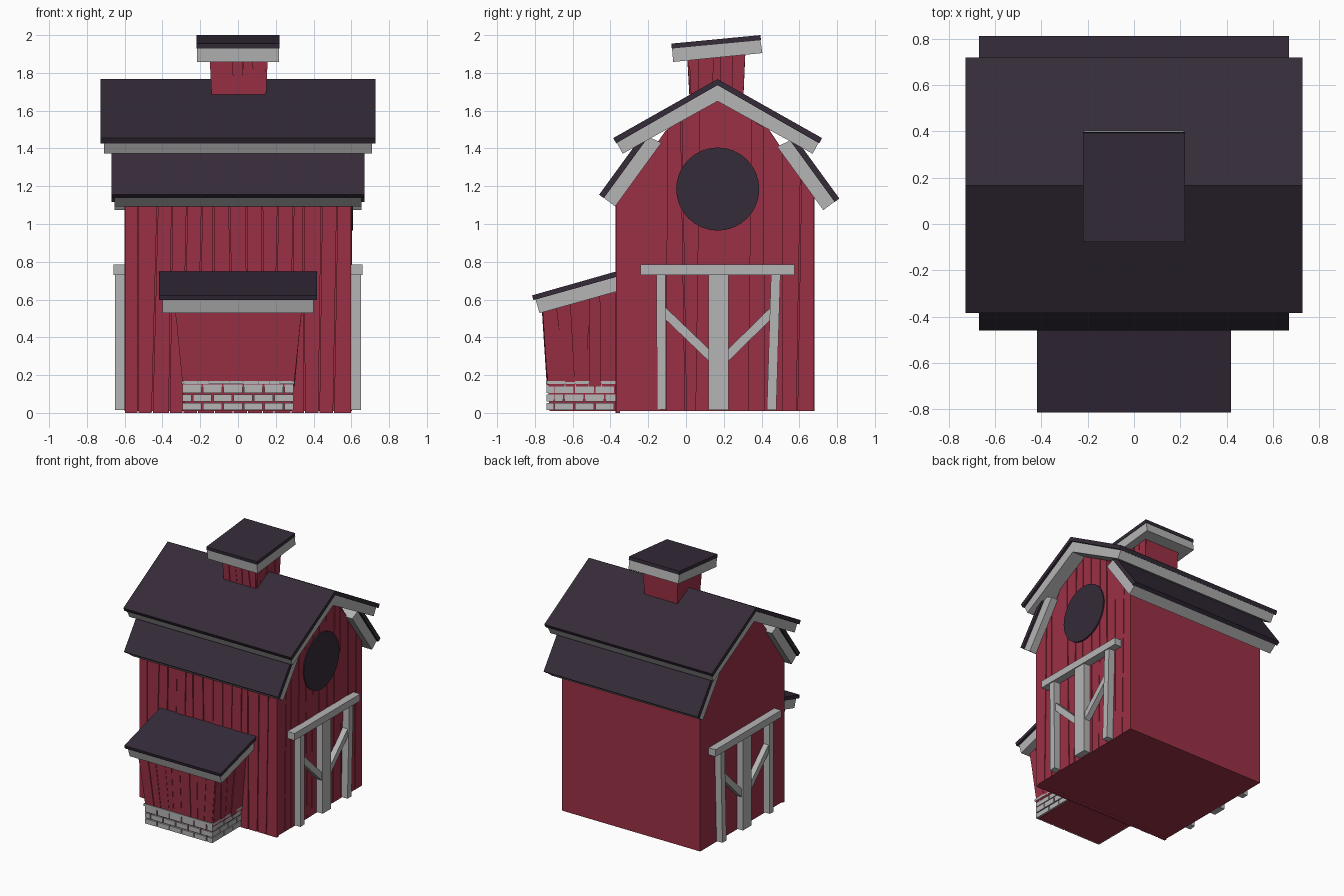
import bpy, bmesh, random
from mathutils import Vector

if "Cube" in bpy.data.objects:
    bpy.data.objects.remove(bpy.data.objects["Cube"])

random.seed(4)


def material(name, color):
    m = bpy.data.materials.new(name)
    m.diffuse_color = color
    m.use_nodes = True
    m.node_tree.nodes["Principled BSDF"].inputs["Base Color"].default_value = m.diffuse_color
    return m


RED = material("barn_red", (0.33, 0.03, 0.06, 1))
DARK = material("roof_dark", (0.035, 0.024, 0.04, 1))
GREY = material("trim_grey", (0.46, 0.46, 0.46, 1))


def finish(name, bm, mat):
    bmesh.ops.recalc_face_normals(bm, faces=bm.faces)
    me = bpy.data.meshes.new(name)
    bm.to_mesh(me)
    bm.free()
    me.materials.append(mat)
    ob = bpy.data.objects.new(name, me)
    bpy.context.collection.objects.link(ob)
    return ob


def add_loft(bm, ring_a, ring_b):
    """Closed solid between two matching rings of points."""
    a = [bm.verts.new(p) for p in ring_a]
    b = [bm.verts.new(p) for p in ring_b]
    bm.faces.new(a)
    bm.faces.new(b[::-1])
    for i in range(len(a)):
        j = (i + 1) % len(a)
        bm.faces.new((a[i], b[i], b[j], a[j]))


def side_prisms(name, profiles, x0, x1, mat):
    """Extrude (y, z) profiles along x into one object."""
    bm = bmesh.new()
    for pts in profiles:
        add_loft(bm, [(x0, y, z) for y, z in pts], [(x1, y, z) for y, z in pts])
    return finish(name, bm, mat)


def planks(name, low, high, normal, n, depth=0.014):
    """Uneven boards between a low edge and a high edge, both functions of t in 0..1."""
    bm = bmesh.new()
    n_vec = Vector(normal)

    def cuts():
        mid = [(i + random.uniform(-0.22, 0.22)) / n for i in range(1, n)]
        return [0] + mid + [1]
    lo, hi = cuts(), cuts()
    g = 0.035 / n
    for i in range(n):
        ring = [Vector(low(lo[i] + g)), Vector(low(lo[i + 1] - g)),
                Vector(high(hi[i + 1] - g)), Vector(high(hi[i] + g))]
        d = n_vec * depth * random.uniform(0.55, 1)
        add_loft(bm, [p - n_vec * 0.01 for p in ring], [p + d for p in ring])
    return finish(name, bm, RED)


def line(a, b):
    a, b = Vector(a), Vector(b)
    return lambda t: a.lerp(b, t)


# main body with gambrel ends
side_prisms("barn_body", [[(-.36, .01), (.68, .01), (.68, 1.14), (.44, 1.5),
                           (.167, 1.67), (-.1, 1.5), (-.36, 1.14)]], -.6, .592, RED)


def gable_top(t):
    y = -.36 + 1.04 * t
    d = abs(y - .165)
    return (.592, y, 1.66 - .6 * d if d < .27 else 1.498 - 1.42 * (d - .27))


planks("front_planks", line((-.6, -.36, 0), (.6, -.36, 0)),
       line((-.6, -.36, 1.14), (.6, -.36, 1.14)), (0, -1, 0), 15)
planks("right_planks", line((.592, -.36, .01), (.592, .68, .01)), gable_top, (1, 0, 0), 12, .011)

# upper roof
side_prisms("upper_roof", [[(-.385, 1.455), (.167, 1.767), (.72, 1.455), (.705, 1.427),
                            (.167, 1.735), (-.37, 1.427)]], -.728, .728, DARK)
side_prisms("upper_roof_trim", [[(-.366, 1.43), (.167, 1.736), (.702, 1.43), (.67, 1.372),
                                 (.167, 1.65), (-.335, 1.372)]], -.71, .71, GREY)

# lower roof slopes, front and back
slope_dark = [(-.46, 1.155), (-.435, 1.137), (-.2, 1.46), (-.225, 1.478)]
slope_trim = [(-.437, 1.14), (-.375, 1.093), (-.13, 1.43), (-.2, 1.462)]


def both(pts):
    return [pts, [(.352 - y, z - .02) for y, z in pts]]


side_prisms("lower_roof", both(slope_dark), -.67, .67, DARK)
side_prisms("lower_roof_trim", both(slope_trim), -.655, .655, GREY)

# round window on the right gable
bpy.ops.mesh.primitive_cylinder_add(vertices=32, radius=.22, depth=.03,
                                    location=(.595, .168, 1.185), rotation=(0, 1.5708, 0))
window = bpy.context.object
window.name = "round_window"
window.data.materials.append(DARK)

# timber door frame, mirrored to the left side
brace_l = [(-.12, .57), (-.12, .505), (.13, .265), (.13, .33)]
brace_r = [(.46, .57), (.46, .505), (.215, .265), (.215, .33)]
frame = [
    ("door_beam", [[(-.24, .73), (.575, .73), (.575, .785), (-.24, .785)]], .66),
    ("door_posts", [[(-.153, .015), (-.105, .02), (-.108, .735), (-.157, .735)],
                    [(.12, .015), (.225, .015), (.225, .735), (.12, .735)],
                    [(.428, .015), (.478, .015), (.5, .735), (.45, .735)]], .652),
    ("door_braces", [brace_l, brace_r], .642)]
for name, profiles, x1 in frame:
    ob = side_prisms(name, profiles, .597, x1, GREY)
    ob.modifiers.new("mirror", 'MIRROR')

# front lean-to: tapered walls, planks and sloped roof
bm = bmesh.new()
add_loft(bm, [(-.28, -.722, .01), (.28, -.722, .01), (.28, -.34, .01), (-.28, -.34, .01)],
         [(-.335, -.758, .575), (.335, -.758, .575), (.335, -.34, .69), (-.335, -.34, .69)])
finish("lean_to_body", bm, RED)
planks("lean_to_front_planks", line((-.285, -.727, .14), (.285, -.727, .14)),
       line((-.34, -.755, .57), (.34, -.755, .57)), (0, -1, 0), 9, .01)
planks("lean_to_side_planks", line((.29, -.73, .14), (.29, -.36, .14)),
       line((.335, -.757, .57), (.335, -.36, .68)), (1, 0, 0), 5, .01)
side_prisms("lean_to_roof", [[(-.815, .622), (-.808, .597), (-.34, .728), (-.34, .757)]],
            -.418, .418, DARK)
side_prisms("lean_to_roof_trim", [[(-.797, .602), (-.775, .528), (-.34, .65), (-.34, .73)]],
            -.4, .4, GREY)

# brick footing: three staggered courses and a cap on three sides
bm = bmesh.new()


def add_box(x0, x1, y0, y1, z0, z1):
    add_loft(bm, [(x0, y0, z0), (x1, y0, z0), (x1, y1, z0), (x0, y1, z0)],
             [(x0, y0, z1), (x1, y0, z1), (x1, y1, z1), (x0, y1, z1)])


def course(a, b, size, offset):
    edges = [a]
    e = a + (size * .5 if offset else size)
    while e < b - .02:
        edges.append(e)
        e += size
    edges.append(b)
    return [(p + .004, q - .004) for p, q in zip(edges, edges[1:])]


for row, (z0, z1) in enumerate([(.015, .052), (.06, .098), (.106, .15)]):
    for p, q in course(-.297, .297, .108, row % 2):
        add_box(p, q, -.738, -.70, z0, z1)
    for p, q in course(-.70, -.355, .108, row % 2):
        for s in (-1, 1):
            add_box(*sorted((s * .26, s * .293)), p, q, z0, z1)
add_box(-.3, .3, -.742, -.35, .152, .17)
finish("brick_footing", bm, GREY)

# cupola with tilted roof
bm = bmesh.new()
add_loft(bm, [(-.135, .03, 1.58), (.135, .03, 1.58), (.135, .3, 1.58), (-.135, .3, 1.58)],
         [(-.15, .015, 1.88), (.15, .015, 1.88), (.15, .315, 1.92), (-.15, .315, 1.92)])
finish("cupola_body", bm, RED)
planks("cupola_front_planks", line((-.14, .026, 1.685), (.14, .026, 1.685)),
       line((-.15, .015, 1.88), (.15, .015, 1.88)), (0, -1, 0), 5, .009)
planks("cupola_side_planks", line((.139, .025, 1.66), (.139, .305, 1.66)),
       line((.149, .015, 1.88), (.149, .315, 1.9)), (1, 0, 0), 5, .009)
side_prisms("cupola_roof", [[(-.078, 1.955), (-.075, 1.929), (.397, 1.973), (.394, 2.0)]],
            -.22, .22, DARK)
side_prisms("cupola_roof_trim", [[(-.074, 1.93), (-.068, 1.858), (.404, 1.905), (.394, 1.974)]],
            -.217, .217, GREY)
